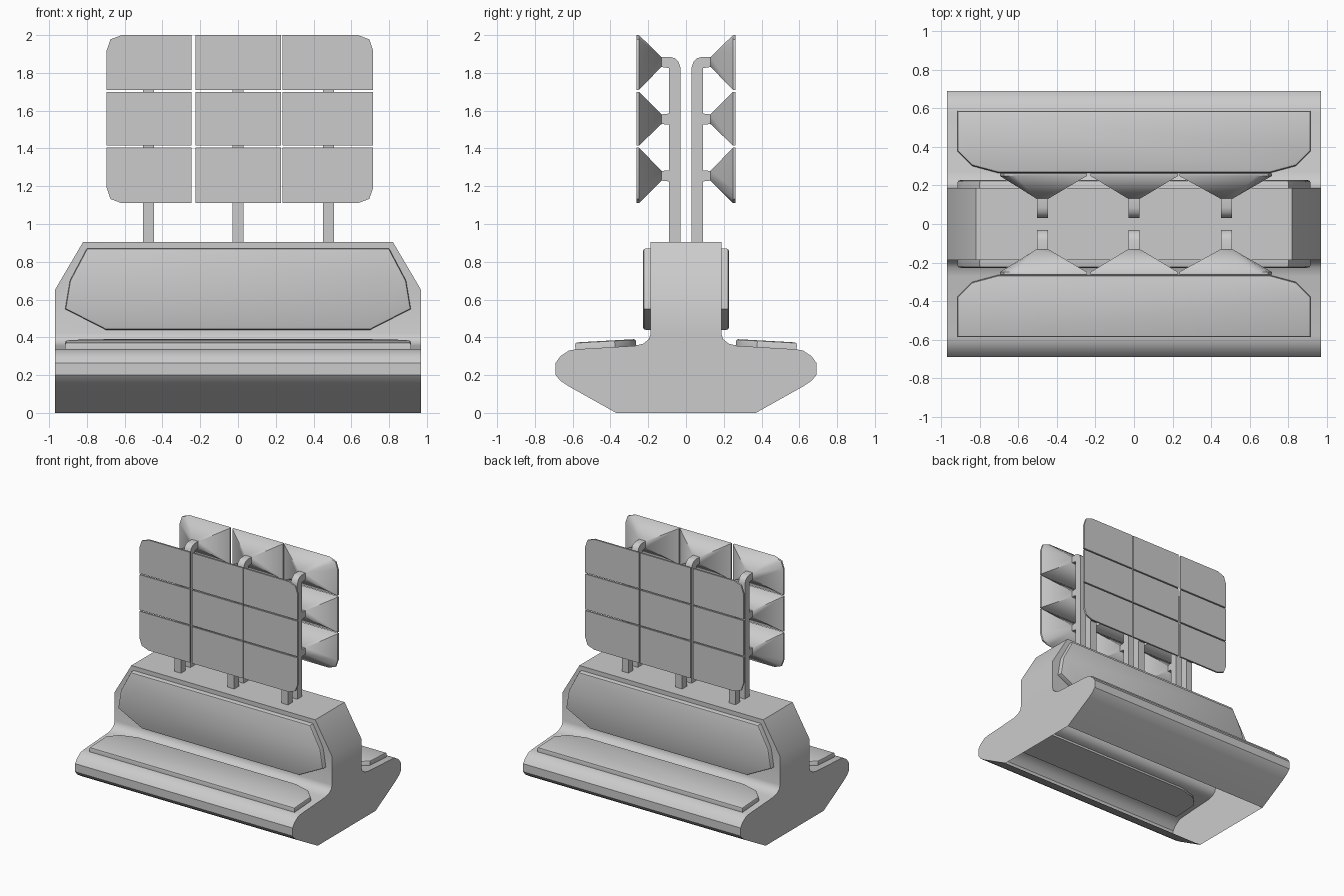
import bpy, bmesh
from math import radians
from mathutils import Matrix, Vector

cube = bpy.data.objects.get("Cube")
if cube:
    bpy.data.objects.remove(cube)

grey = bpy.data.materials.new("light_grey")
grey.use_nodes = True
COLOUR = (0.6, 0.6, 0.6, 1)
grey.diffuse_color = COLOUR
grey.node_tree.nodes["Principled BSDF"].inputs["Base Color"].default_value = COLOUR


def finish(bm, name, angle=35):
    bmesh.ops.recalc_face_normals(bm, faces=bm.faces)
    mesh = bpy.data.meshes.new(name)
    bm.to_mesh(mesh)
    bm.free()
    obj = bpy.data.objects.new(name, mesh)
    bpy.context.collection.objects.link(obj)
    mesh.materials.append(grey)
    bpy.ops.object.select_all(action='DESELECT')
    obj.select_set(True)
    bpy.context.view_layer.objects.active = obj
    bpy.ops.object.shade_smooth_by_angle(angle=radians(angle))
    return obj


def prism(bm, points, offset):
    """Extrude a closed outline into a solid."""
    face = bm.faces.new([bm.verts.new(p) for p in points])
    ext = bmesh.ops.extrude_face_region(bm, geom=[face])["geom"]
    top = [v for v in ext if isinstance(v, bmesh.types.BMVert)]
    bmesh.ops.translate(bm, verts=top, vec=offset)
    return top


def two_sided(half):
    """Mirror a list of (a, b) points across a = 0."""
    return half + [(-a, b) for a, b in reversed(half)]


# Bench body: extruded section, sloped upper ends, open underside
section = two_sided([(.37, 0), (.62, .14), (.665, .17), (.69, .2), (.69, .265), (.665, .3),
                     (.62, .33), (.58, .337), (.27, .355), (.225, .367), (.197, .39),
                     (.187, .42), (.187, .905)])
bm = bmesh.new()
prism(bm, [(-.97, y, z) for y, z in section], (1.94, 0, 0))
for s in (-1, 1):
    cut = bmesh.ops.bisect_plane(bm, geom=bm.verts[:] + bm.edges[:] + bm.faces[:],
                                 plane_co=(.82 * s, 0, .905), plane_no=(.255 * s, 0, .15),
                                 clear_outer=True)["geom_cut"]
    bmesh.ops.holes_fill(bm, edges=[e for e in cut if isinstance(e, bmesh.types.BMEdge)], sides=0)
bottom = [f for f in bm.faces if all(v.co.z < .001 for v in f.verts)]
bmesh.ops.delete(bm, geom=bottom, context='FACES_ONLY')
finish(bm, "bench_body")


def cushion(name, outline, depth, matrix):
    """Padded slab with a softened upper rim; local z is its outward side."""
    bm = bmesh.new()
    top = prism(bm, [(x, y, 0) for x, y in outline], (0, 0, depth))
    rim = [e for e in bm.edges if all(v in top for v in e.verts)]
    bmesh.ops.bevel(bm, geom=rim, offset=.012, segments=2, affect='EDGES', profile=.5)
    bm.transform(matrix)
    finish(bm, name)


seat_outline = two_sided([(.915, -.585), (.915, -.375), (.84, -.3), (.7, -.262)])
back_outline = two_sided([(.8, .87), (.89, .7), (.915, .55), (.7, .44)])
for side, s in (("front", 1), ("rear", -1)):
    turn = Matrix.Diagonal((1, s, 1, 1))
    tilt = Matrix.Translation((0, -.42, .33)) @ Matrix.Rotation(radians(3.2), 4, 'X') @ Matrix.Translation((0, .42, 0))
    cushion(side + "_seat_cushion", seat_outline, .052, turn @ tilt)
    upright = Matrix.Translation((0, -.172, 0)) @ Matrix.Rotation(radians(90), 4, 'X')
    cushion(side + "_back_cushion", back_outline, .055, turn @ upright)

# Display wall on each side: curved posts, short brackets and tapered tiles
columns = ((-.695, -.245, -.475), (-.225, .228, 0), (.235, .715, .48))
rows = ((1.11, 1.405, 1.255), (1.415, 1.7, 1.555), (1.71, 2, 1.858))
post_path = [(.03, .9), (.03, 1.83), (.04, 1.86), (.06, 1.878), (.085, 1.885), (.135, 1.885),
             (.135, 1.832), (.09, 1.825), (.09, .9)]
RIM = .08


def tile_outline(c, r):
    """Rectangle whose outer corner is rounded on the wall's corner tiles."""
    x0, x1, _ = columns[c]
    z0, z1, _ = rows[r]
    points = []
    for x, z, cc, rr in ((x0, z0, 0, 0), (x1, z0, 2, 0), (x1, z1, 2, 2), (x0, z1, 0, 2)):
        if (c, r) == (cc, rr):
            dx = RIM if cc == 0 else -RIM
            dz = RIM if rr == 0 else -RIM
            arc = [(x, z + dz), (x + dx * .25, z + dz * .28), (x + dx, z)]
            points += arc if cc == rr else arc[::-1]
        else:
            points.append((x, z))
    return points


for side, s in (("front", -1), ("rear", 1)):
    for c, (_, _, px) in enumerate(columns):
        bm = bmesh.new()
        prism(bm, [(px - .029, s * y, z) for y, z in post_path], (.058, 0, 0))
        for _, _, pz in rows[:2]:
            prism(bm, [(px - .029, s * y, pz + z) for y, z in
                       ((.085, -.03), (.135, -.025), (.135, .025), (.085, .03))], (.058, 0, 0))
        finish(bm, f"{side}_post_{c + 1}")
        for r, (_, _, pz) in enumerate(rows):
            bm = bmesh.new()
            outline = tile_outline(c, r)
            # Thin face plate, then a taper running back to the bracket
            back = prism(bm, [(x, s * .263, z) for x, z in outline], (0, -s * .014, 0))
            cap = next(f for f in bm.faces if all(v in back for v in f.verts))
            ext = bmesh.ops.extrude_face_region(bm, geom=[cap])["geom"]
            bmesh.ops.delete(bm, geom=[cap], context='FACES_ONLY') if cap.is_valid else None
            for v in ext:
                if isinstance(v, bmesh.types.BMVert):
                    v.co.x = px + max(-.029, min(.029, v.co.x - px))
                    v.co.z = pz + max(-.026, min(.026, v.co.z - pz))
                    v.co.y = s * .13
            bmesh.ops.remove_doubles(bm, verts=bm.verts, dist=.0005)
            finish(bm, f"{side}_tile_{c + 1}_{r + 1}", 50)
